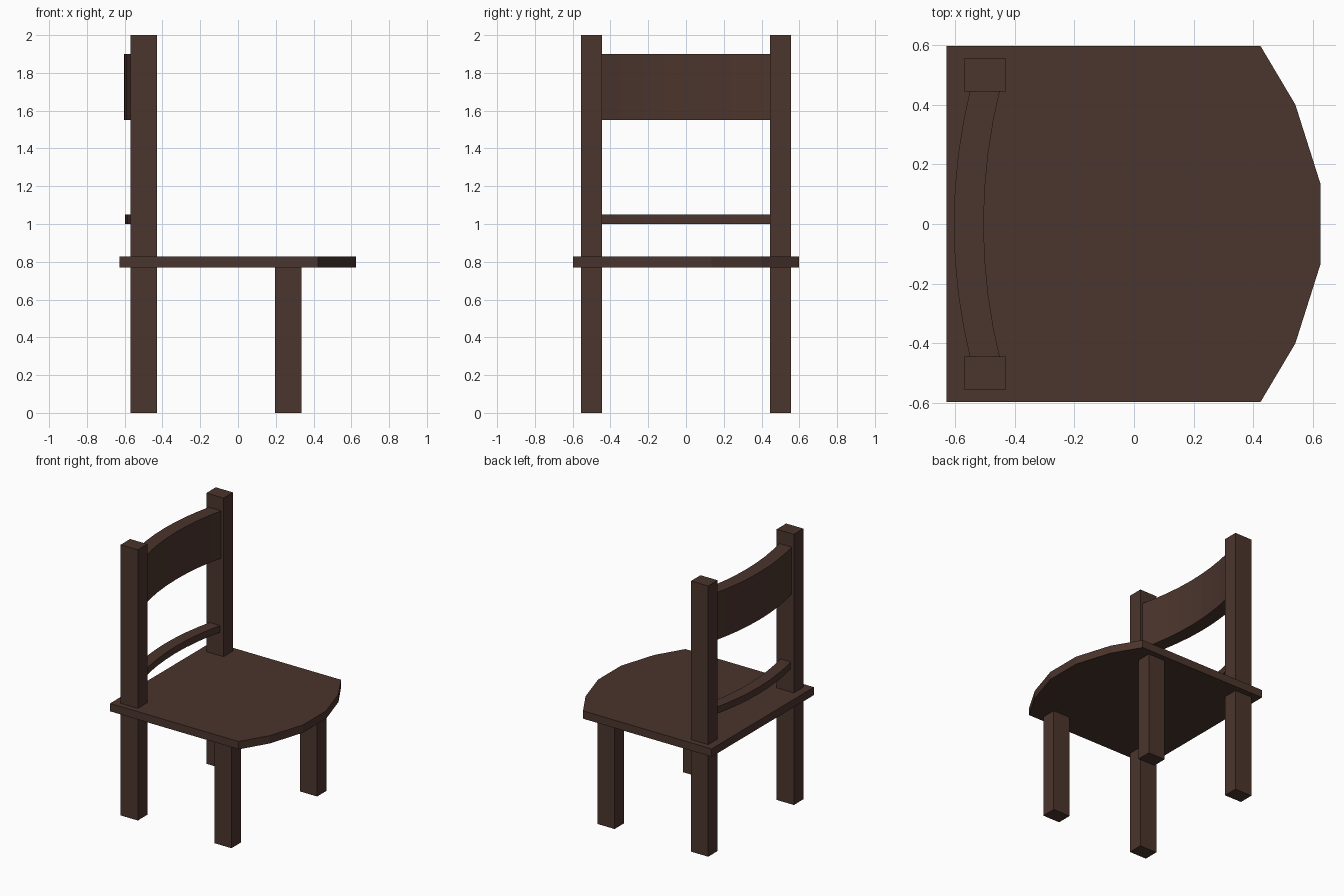
import bpy
import bmesh

cube = bpy.data.objects.get("Cube")
if cube:
    bpy.data.objects.remove(cube, do_unlink=True)

# Dark brown wood used throughout
wood = bpy.data.materials.new("dark_wood")
wood.use_nodes = True
brown = (0.07, 0.035, 0.026, 1)
wood.diffuse_color = brown
wood.node_tree.nodes["Principled BSDF"].inputs["Base Color"].default_value = brown


def extrude_outline(name, outline, z0, z1):
    """Flat-shaded prism from a plan outline."""
    bm = bmesh.new()
    base = bm.faces.new([bm.verts.new((x, y, z0)) for x, y in outline])
    top = bmesh.ops.extrude_face_region(bm, geom=[base])["geom"]
    verts = [v for v in top if isinstance(v, bmesh.types.BMVert)]
    bmesh.ops.translate(bm, verts=verts, vec=(0, 0, z1 - z0))
    bmesh.ops.recalc_face_normals(bm, faces=bm.faces)
    mesh = bpy.data.meshes.new(name)
    bm.to_mesh(mesh)
    bm.free()
    mesh.materials.append(wood)
    obj = bpy.data.objects.new(name, mesh)
    bpy.context.collection.objects.link(obj)
    return obj


def post(name, x, y, height):
    w, d = 0.07, 0.055
    outline = [(x - w, y - d), (x + w, y - d), (x + w, y + d), (x - w, y + d)]
    return extrude_outline(name, outline, 0, height)


def curved_rail(name, outer, depth, z0, z1, segments=8):
    """Rail bowed backwards between the two back posts."""
    half = 0.46
    ys = [half * (2 * i / segments - 1) for i in range(segments + 1)]
    back = [(outer + 0.27 * y * y, y) for y in ys]
    front = [(x + depth, y) for x, y in reversed(back)]
    return extrude_outline(name, back + front, z0, z1)


# Seat with a faceted rounded front edge
side = [(-0.628, 0.597), (0.424, 0.597), (0.541, 0.40), (0.625, 0.135)]
extrude_outline("seat", side + [(x, -y) for x, y in reversed(side)], 0.77, 0.828)

# Back posts run full height, front legs stop under the seat
for label, y in (("right", -0.5), ("left", 0.5)):
    post("back_post_" + label, -0.5, y, 2.0)
    post("front_leg_" + label, 0.265, y, 0.78)

# Backrest panel and lower rail
curved_rail("backrest_panel", -0.604, 0.10, 1.55, 1.90)
curved_rail("lower_back_rail", -0.598, 0.085, 1.0, 1.05)
